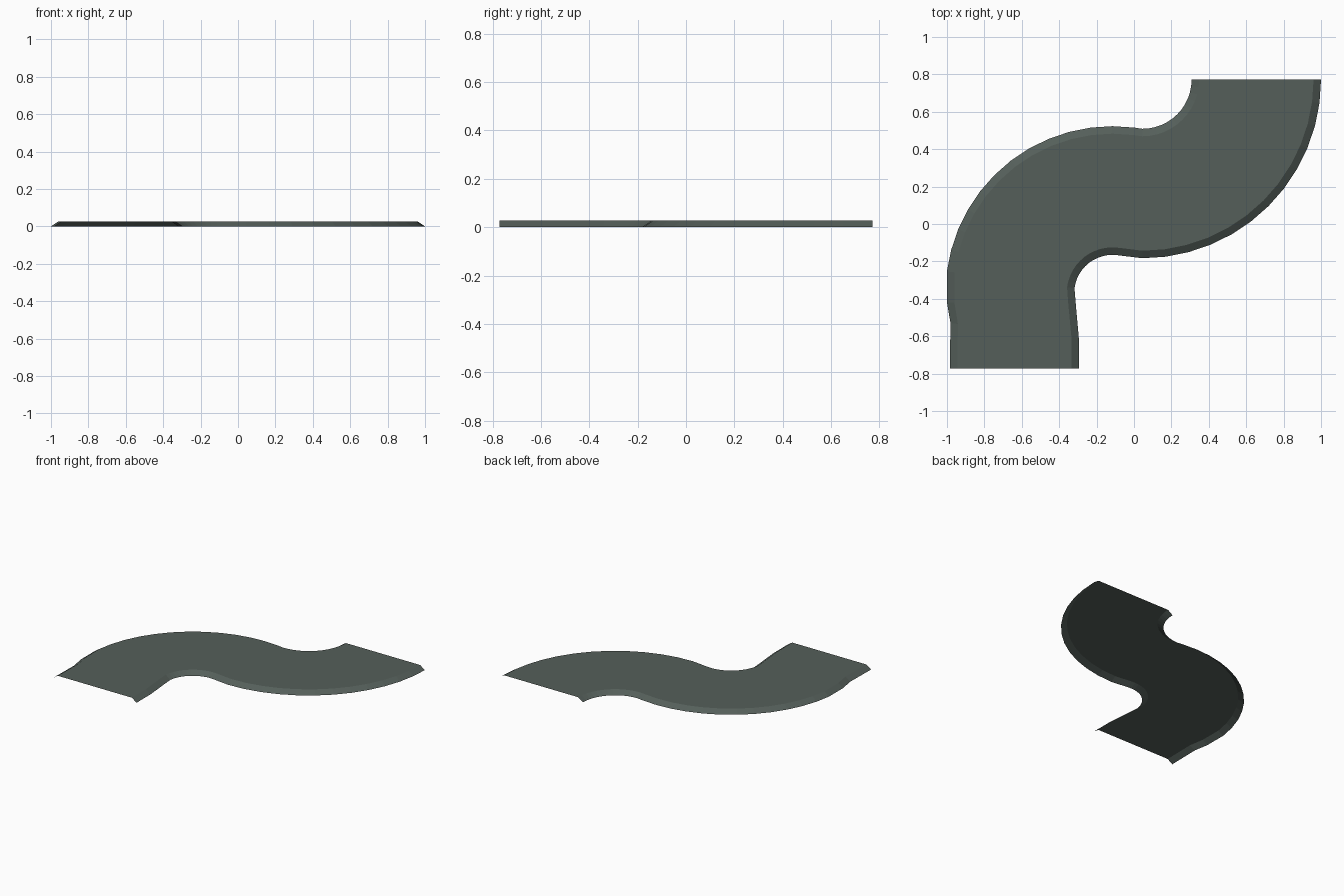
import bpy, bmesh
from math import radians, cos, sin
from mathutils import Vector

if "Cube" in bpy.data.objects:
    bpy.data.objects.remove(bpy.data.objects["Cube"])

HEIGHT, SLOPE = 0.027, 0.04

mat = bpy.data.materials.new("grey green asphalt")
mat.diffuse_color = (0.09, 0.114, 0.102, 1)
mat.use_nodes = True
mat.node_tree.nodes["Principled BSDF"].inputs["Base Color"].default_value = mat.diffuse_color


def on_arc(centre, radius, angle):
    a = radians(angle)
    return Vector((centre[0] + radius * cos(a), centre[1] + radius * sin(a), 0))


# Stations across the road: (left edge, right edge), starting with the short lead-in
stations = [(Vector((-0.985, -0.772, 0)), Vector((-0.295, -0.772, 0))),
            (Vector((-0.981, -0.53, 0)), Vector((-0.295, -0.61, 0))),
            (Vector((-1.0, -0.42, 0)), Vector((-0.312, -0.42, 0)))]

# First bend turns right, second bend turns left
for i in range(13):
    a = 172.5 - 7.5 * i
    stations.append((on_arc((-0.115, -0.37), 0.893, a), on_arc((-0.115, -0.37), 0.205, a)))
for i in range(1, 14):
    a = 262.5 + 7.5 * i
    stations.append((on_arc((0.045, 0.772), 0.263, a), on_arc((0.045, 0.772), 0.955, a)))

# Open shell: flat deck with a sloping shoulder on each side
bm = bmesh.new()
rows = []
for left, right in stations:
    inset = (right - left).normalized() * SLOPE
    up = Vector((0, 0, HEIGHT))
    rows.append([bm.verts.new(p) for p in (left, left + inset + up, right - inset + up, right)])
for r0, r1 in zip(rows, rows[1:]):
    for k in range(3):
        bm.faces.new((r0[k], r0[k + 1], r1[k + 1], r1[k]))

mesh = bpy.data.meshes.new("road")
bm.to_mesh(mesh)
bm.free()
mesh.materials.append(mat)
road = bpy.data.objects.new("curved_road", mesh)
bpy.context.collection.objects.link(road)
